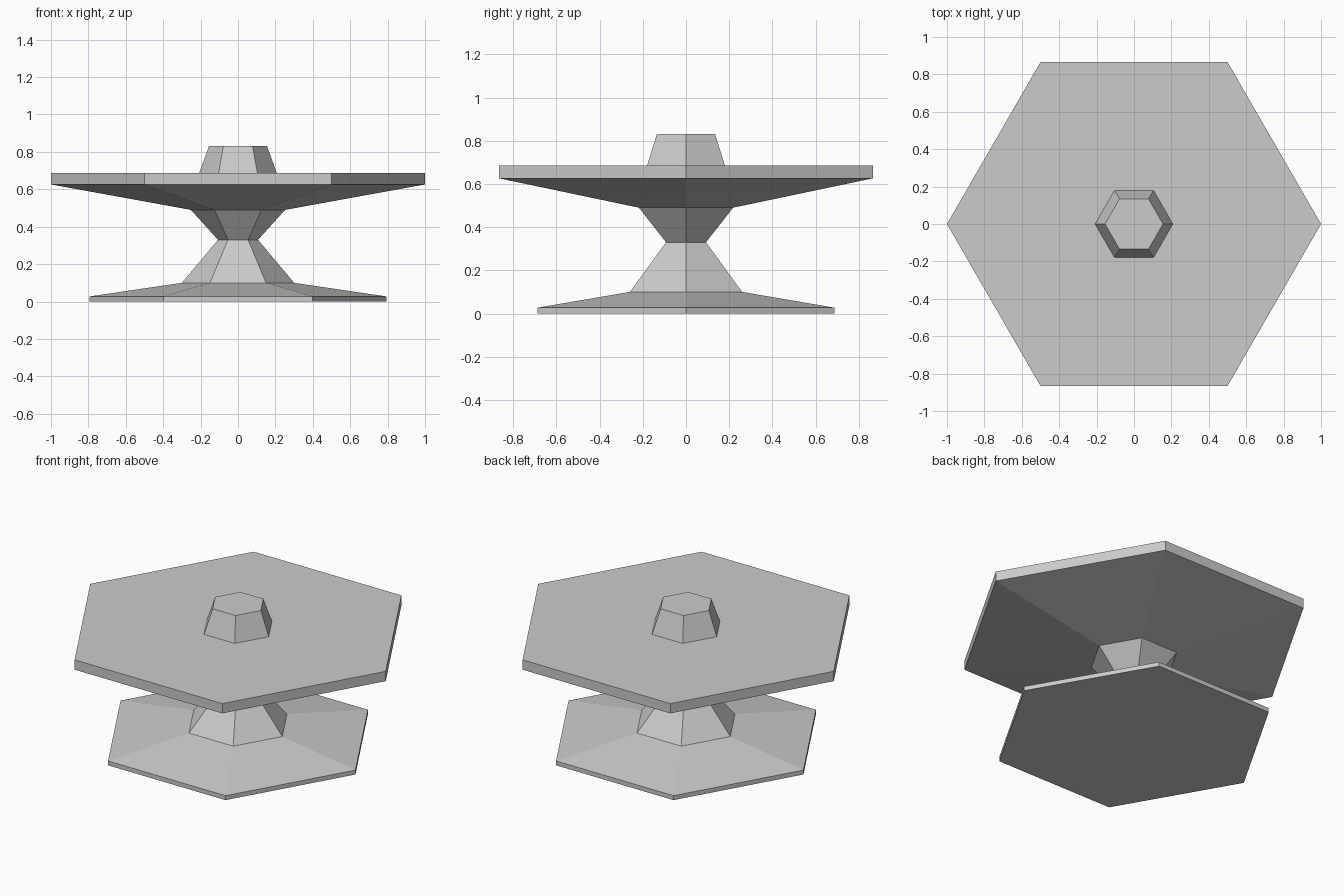
import bpy
import bmesh
from math import cos, sin, pi

cube = bpy.data.objects.get("Cube")
if cube:
    bpy.data.objects.remove(cube, do_unlink=True)

SIDES = 6

grey = bpy.data.materials.new("light grey")
grey.use_nodes = True
colour = (0.6, 0.6, 0.6, 1)
grey.diffuse_color = colour
grey.node_tree.nodes["Principled BSDF"].inputs["Base Color"].default_value = colour


def hex_turning(name, profile):
    """Closed six-sided solid through (radius, height) rings, bottom to top."""
    bm = bmesh.new()
    rings = [[bm.verts.new((r * cos(2 * pi * i / SIDES), r * sin(2 * pi * i / SIDES), z))
              for i in range(SIDES)] for r, z in profile]
    for low, high in zip(rings, rings[1:]):
        for i in range(SIDES):
            j = (i + 1) % SIDES
            bm.faces.new((low[i], low[j], high[j], high[i]))
    bm.faces.new(rings[0][::-1])
    bm.faces.new(rings[-1])
    mesh = bpy.data.meshes.new(name)
    bm.to_mesh(mesh)
    bm.free()
    mesh.materials.append(grey)
    obj = bpy.data.objects.new(name, mesh)
    bpy.context.collection.objects.link(obj)


# Pedestal: foot, waist, flared underside, table slab and top knob in one turning
hex_turning("hexagonal_pedestal", [
    (0.795, 0), (0.795, 0.027),        # foot rim
    (0.3, 0.1), (0.107, 0.33),         # lower cone to waist
    (0.252, 0.49), (1, 0.626),         # upper cone and flare
    (1, 0.686),                        # slab rim
    (0.208, 0.686), (0.155, 0.832),    # top knob
])
